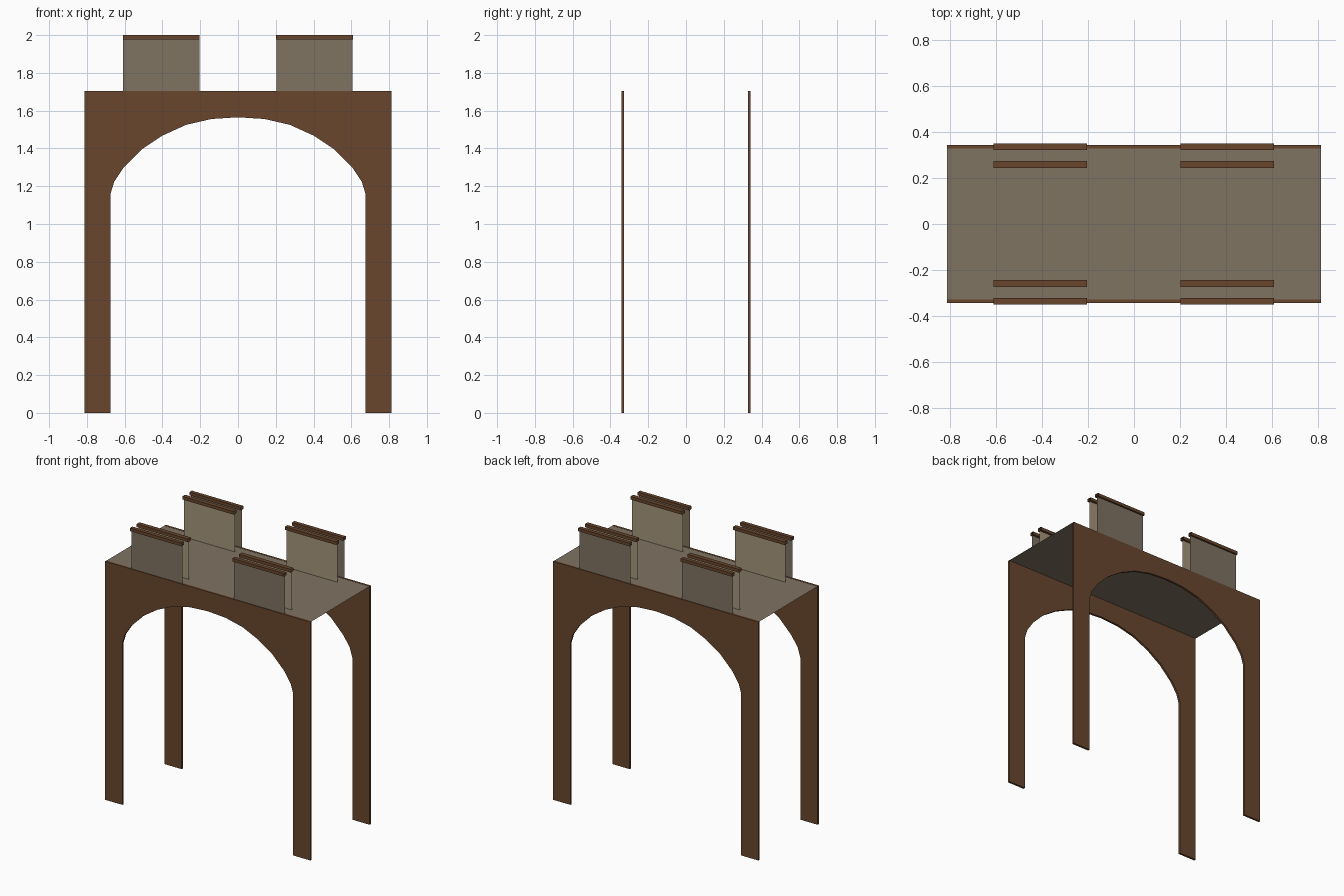
import bpy, bmesh

if "Cube" in bpy.data.objects:
    bpy.data.objects.remove(bpy.data.objects["Cube"])


def srgb(h):
    c = [int(h[i:i + 2], 16) / 255 for i in (0, 2, 4)]
    return [v / 12.92 if v <= 0.04045 else ((v + 0.055) / 1.055) ** 2.4 for v in c] + [1]


def material(name, h):
    m = bpy.data.materials.new(name)
    m.diffuse_color = srgb(h)
    m.use_nodes = True
    m.node_tree.nodes["Principled BSDF"].inputs["Base Color"].default_value = m.diffuse_color
    return m


WOOD = material("brown wood", "68462d")
STONE = material("grey brown board", "7f7362")
TAN = material("light tan board", "a4957a")


def make(name, verts, faces, mat):
    me = bpy.data.meshes.new(name)
    me.from_pydata(verts, [], faces)
    me.materials.append(mat)
    ob = bpy.data.objects.new(name, me)
    bpy.context.collection.objects.link(ob)
    return ob


def upright(name, x0, x1, y, z0, z1, mat, s):
    # single sheet facing along s in y
    v = [(x0, y, z0), (x1, y, z0), (x1, y, z1), (x0, y, z1)]
    make(name, v, [(0, 1, 2, 3) if s < 0 else (3, 2, 1, 0)], mat)


def rail(name, x0, x1, y0, y1, z0, z1):
    # open-ended rectangular tube
    ring = [(y0, z0), (y1, z0), (y1, z1), (y0, z1)]
    v = [(x, y, z) for x in (x0, x1) for y, z in ring]
    make(name, v, [(i, i + 4, (i + 1) % 4 + 4, (i + 1) % 4) for i in range(4)][::1], WOOD).data.flip_normals()


# Arched side panel: half of the opening curve, mirrored
half = [(0.675, 1.16), (0.655, 1.225), (0.605, 1.30), (0.51, 1.395), (0.40, 1.468),
        (0.275, 1.525), (0.14, 1.556), (0.0, 1.565)]
curve = [(0.675, 0)] + half + [(-x, z) for x, z in half[-2::-1]] + [(-0.675, 0)]


def arch_panel(name, y0, y1):
    # outer boundary points paired with the opening so the panel is clean quads
    outer = []
    for x, z in curve:
        if z < 1.2:
            outer.append((0.812 if x > 0 else -0.812, z))
        else:
            outer.append((x, 1.705))
    outer[2] = (0.812, 1.705)
    outer[-3] = (-0.812, 1.705)
    n = len(curve)
    v = [(x, y, z) for y in (y0, y1) for x, z in curve + outer]
    f = []
    for i in range(n - 1):
        f.append((i, i + n, i + n + 1, i + 1))
        f.append(tuple(k + 2 * n for k in (i + 1, i + n + 1, i + n, i)))
        f.append((i, i + 1, i + 1 + 2 * n, i + 2 * n))
        f.append((i + n + 1, i + n, i + 3 * n, i + 3 * n + 1))
    for i in (0, n - 1):
        f.append((i, i + n, i + 3 * n, i + 2 * n))
    ob = make(name, v, f, WOOD)
    bm = bmesh.new()
    bm.from_mesh(ob.data)
    bmesh.ops.recalc_face_normals(bm, faces=bm.faces)
    bm.to_mesh(ob.data)
    bm.free()


for s, side in ((-1, "front"), (1, "back")):
    arch_panel(side + "_arch_panel", *sorted((s * 0.327, s * 0.342)))
    # Battlement boards with rails along their tops
    for x0, x1, lr in ((-0.608, -0.205, "left"), (0.203, 0.606, "right")):
        tag = f"{side}_{lr}_"
        upright(tag + "outer_board", x0, x1, s * 0.337, 1.705, 1.99, STONE, s)
        upright(tag + "inner_board", x0, x1, s * 0.258, 1.705, 1.99, TAN, -s)
        for y0, y1, nm in ((0.322, 0.350, "outer_rail"), (0.242, 0.273, "inner_rail")):
            rail(tag + nm, x0 - 0.002, x1 + 0.002, *sorted((s * y0, s * y1)), 1.978, 2.0)

# Deck sheet
make("deck", [(-0.812, -0.327, 1.704), (0.812, -0.327, 1.704),
              (0.812, 0.327, 1.704), (-0.812, 0.327, 1.704)], [(0, 1, 2, 3)], STONE)
